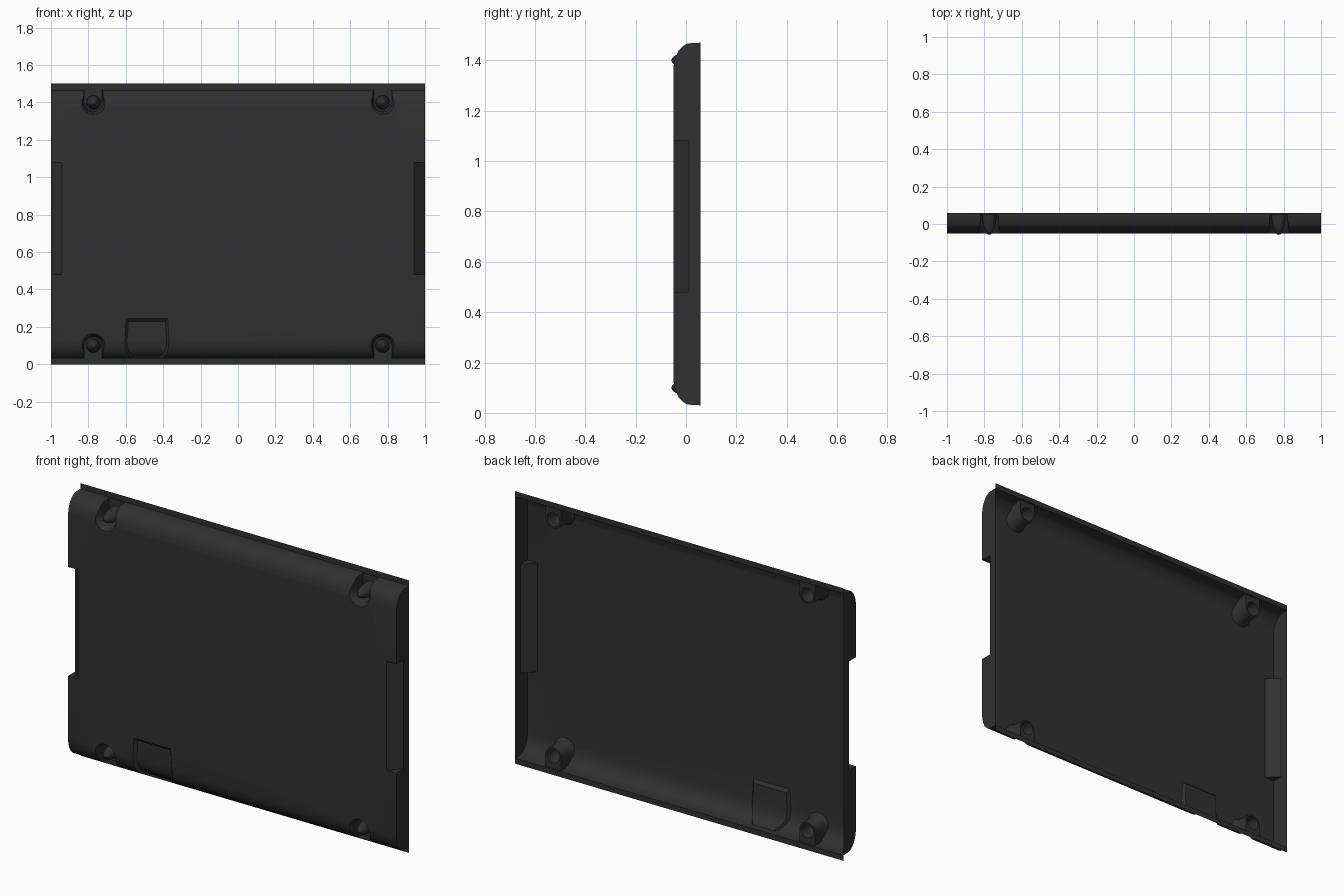
import bpy, bmesh, math
from mathutils import Vector

if "Cube" in bpy.data.objects:
    bpy.data.objects.remove(bpy.data.objects["Cube"])

H, BACK, FRONT = 1.5, 0.058, -0.05

mat = bpy.data.materials.new("dark_plastic")
mat.diffuse_color = (0.03, 0.03, 0.03, 1)
mat.use_nodes = True
mat.node_tree.nodes["Principled BSDF"].inputs["Base Color"].default_value = mat.diffuse_color


def make(name, bm):
    bmesh.ops.recalc_face_normals(bm, faces=bm.faces)
    me = bpy.data.meshes.new(name)
    bm.to_mesh(me)
    bm.free()
    ob = bpy.data.objects.new(name, me)
    bpy.context.collection.objects.link(ob)
    me.materials.append(mat)
    return ob


def loft(name, rings):
    """Closed solid through rings of equal point count."""
    bm = bmesh.new()
    vs = [[bm.verts.new(p) for p in r] for r in rings]
    n = len(vs[0])
    for a, b in zip(vs, vs[1:]):
        for i in range(n):
            j = (i + 1) % n
            bm.faces.new((a[i], a[j], b[j], b[i]))
    bm.faces.new(vs[0])
    bm.faces.new(vs[-1])
    return make(name, bm)


def combine(target, tool, op):
    m = target.modifiers.new("bool", 'BOOLEAN')
    m.operation, m.object, m.solver = op, tool, 'EXACT'
    bpy.context.view_layer.objects.active = target
    bpy.ops.object.modifier_apply(modifier=m.name)
    bpy.data.objects.remove(tool)


# panel body: rounded profile (y, z) run along x
half = [(BACK, 0.03), (0.005, 0.033), (-0.012, 0.044), (-0.03, 0.063),
        (-0.043, 0.09), (FRONT, 0.125)]
profile = half + [(y, H - z) for y, z in reversed(half)]
panel = loft("panel", [[(x, y, z) for y, z in profile] for x in (-1, 1)])

# slanted side grips
for s in (-1, 1):
    tri = [(0.89, -0.1017), (1.05, 0.0637), (1.05, -0.1017)]
    combine(panel, loft("grip_cutter", [[(s * x, y, z) for x, y in tri]
                                        for z in (0.48, 1.08)]), 'DIFFERENCE')

# shallow recess at the lower edge, narrowing upward and inward
tab = [(-0.1, 0.245), (-0.05, 0.245), (-0.034, 0.23), (-0.034, 0.125),
       (-0.027, 0.09), (-0.015, 0.067), (0.0, 0.052), (0.015, 0.044),
       (0.03, 0.02), (-0.1, 0.02)]
combine(panel, loft("tab_cutter", [
    [(-0.487 + s * (0.127 - 0.065 * z - 0.8 * (y + 0.05)), y, z) for y, z in tab]
    for s in (-1, 1)]), 'DIFFERENCE')


# corner screw wells: U-shaped channel open to the edge, with a dome inside
def u_ring(cx, top, y, w):
    pts = [(w, -0.1)]
    pts += [(w * math.cos(a), w * math.sin(a))
            for a in [math.pi * i / 14 for i in range(15)]]
    pts += [(-w, -0.1)]
    return [(cx + u, y, H - 0.1 - v if top else 0.1 + v) for u, v in pts]


def dome(cx, top):
    bm = bmesh.new()
    bmesh.ops.create_uvsphere(bm, u_segments=20, v_segments=14, radius=1)
    bmesh.ops.bisect_plane(bm, geom=bm.verts[:] + bm.edges[:] + bm.faces[:],
                           plane_co=(0, 0, -0.05), plane_no=(0, 0, -1),
                           clear_outer=True)
    bmesh.ops.holes_fill(bm, edges=[e for e in bm.edges if e.is_boundary], sides=0)
    for v in bm.verts:
        x, y, z = v.co
        v.co = Vector((cx + 0.038 * x, 0.05 - 0.108 * z,
                       (H - 0.1 if top else 0.1) + 0.038 * y))
    return make("dome", bm)


for cx in (-0.773, 0.773):
    for top in (False, True):
        well = loft("well_cutter", [u_ring(cx, top, y, w) for y, w in
                                    ((-0.1, 0.08), (-0.045, 0.062),
                                     (-0.03, 0.051), (0.05, 0.047))])
        combine(panel, well, 'DIFFERENCE')
        combine(panel, dome(cx, top), 'UNION')

# open the back so only the thin shell remains
bm = bmesh.new()
bm.from_mesh(panel.data)
bmesh.ops.delete(bm, geom=[f for f in bm.faces
                           if all(v.co.y > BACK - 0.0005 for v in f.verts)],
                 context='FACES')
bm.to_mesh(panel.data)
bm.free()

# thin edge flanges
for name, z0, z1 in (("bottom_flange", 0, 0.03), ("top_flange", H - 0.03, H)):
    bm = bmesh.new()
    bm.faces.new([bm.verts.new(p) for p in ((-1, BACK, z0), (1, BACK, z0),
                                            (1, BACK, z1), (-1, BACK, z1))])
    make(name, bm)

bpy.ops.object.select_all(action='DESELECT')
panel.select_set(True)
bpy.context.view_layer.objects.active = panel
bpy.ops.object.shade_smooth_by_angle(angle=math.radians(35))
